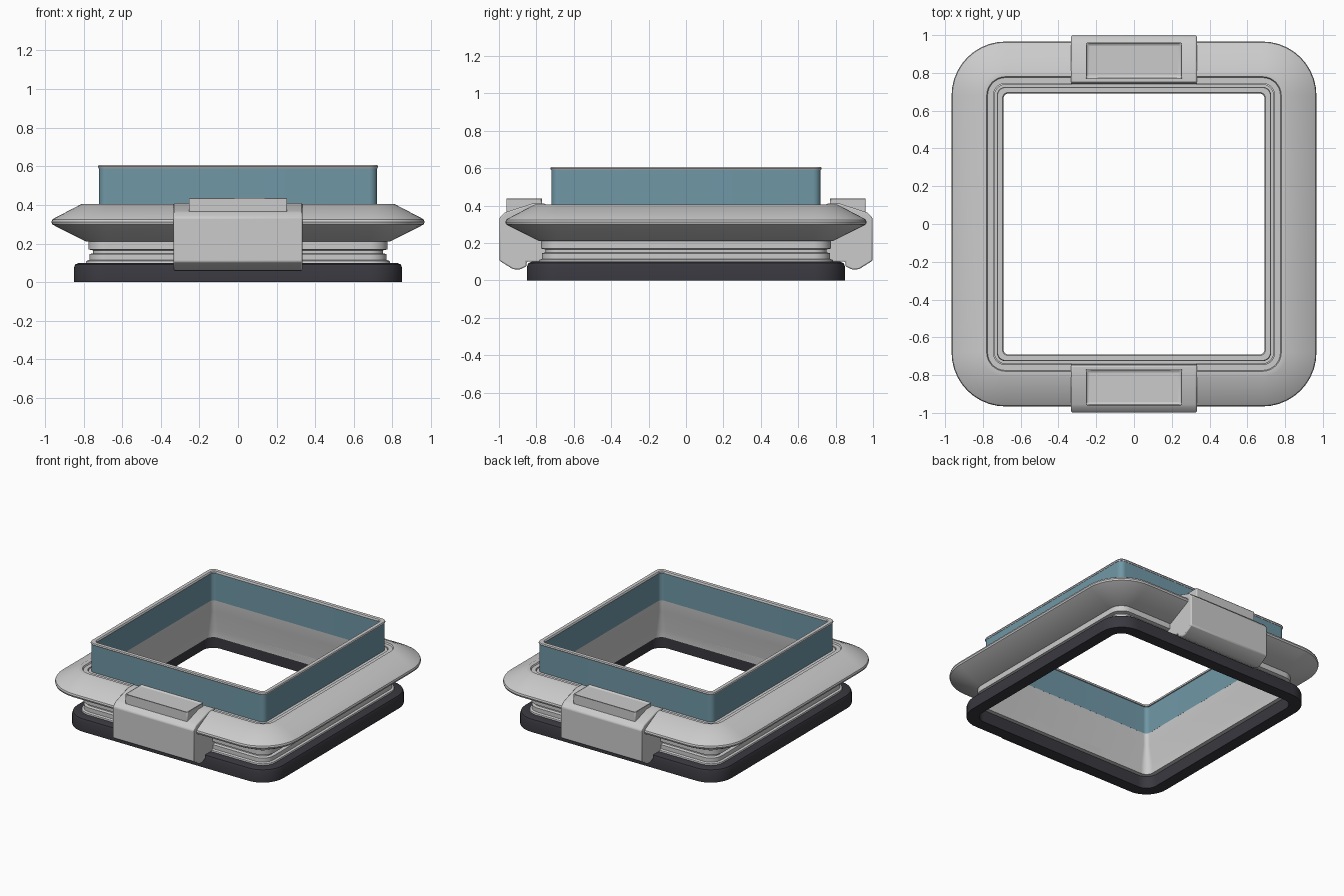
import bpy, bmesh, math

if "Cube" in bpy.data.objects:
    bpy.data.objects.remove(bpy.data.objects["Cube"])


def material(name, rgb):
    m = bpy.data.materials.new(name)
    m.diffuse_color = (*rgb, 1)
    m.use_nodes = True
    m.node_tree.nodes["Principled BSDF"].inputs["Base Color"].default_value = m.diffuse_color
    return m


def finish(name, bm, mat=None, bevel=0):
    bmesh.ops.recalc_face_normals(bm, faces=bm.faces)
    me = bpy.data.meshes.new(name)
    bm.to_mesh(me)
    bm.free()
    ob = bpy.data.objects.new(name, me)
    bpy.context.collection.objects.link(ob)
    if mat:
        me.materials.append(mat)
    if bevel:
        b = ob.modifiers.new("bevel", 'BEVEL')
        b.width, b.segments, b.limit_method = bevel, 2, 'ANGLE'
    bpy.ops.object.select_all(action='DESELECT')
    bpy.context.view_layer.objects.active = ob
    ob.select_set(True)
    bpy.ops.object.shade_smooth_by_angle(angle=math.radians(30))
    return ob


def rounded_square(half, z, n=10):
    r = max(0.03, half - 0.68)
    c = half - r
    pts = []
    for q in range(4):
        a0 = q * math.pi / 2
        sx, sy = ((1, 1), (-1, 1), (-1, -1), (1, -1))[q]
        for i in range(n + 1):
            a = a0 + i / n * math.pi / 2
            pts.append((sx * c + r * math.cos(a), sy * c + r * math.sin(a), z))
    return pts


def ring(name, profile, mat=None):
    """Sweep a closed (half width, z) profile around a rounded square."""
    bm = bmesh.new()
    loops = [[bm.verts.new(p) for p in rounded_square(h, z)] for h, z in profile]
    for k, a in enumerate(loops):
        b = loops[(k + 1) % len(loops)]
        for i in range(len(a)):
            j = (i + 1) % len(a)
            bm.faces.new((a[i], a[j], b[j], b[i]))
    return finish(name, bm, mat)


teal = material("teal", (0.16, 0.31, 0.38))
dark = material("dark", (0.04, 0.04, 0.05))

# Dark foot with softened edges
ring("base_gasket", [(0.765, 0), (0.85, 0), (0.85, 0.075), (0.843, 0.092),
                     (0.825, 0.1), (0.765, 0.1)], dark)

# Stepped neck under and inside the flange
ring("neck", [(0.735, 0.09), (0.79, 0.09), (0.785, 0.11), (0.77, 0.115), (0.77, 0.145),
              (0.75, 0.15), (0.75, 0.165), (0.775, 0.17), (0.775, 0.24), (0.74, 0.25),
              (0.74, 0.39), (0.70, 0.39), (0.705, 0.3), (0.735, 0.15)])

# Wide wedge-shaped flange
ring("flange", [(0.745, 0.21), (0.785, 0.21), (0.95, 0.293), (0.962, 0.3), (0.966, 0.312),
                (0.962, 0.324), (0.95, 0.332), (0.81, 0.405), (0.78, 0.405),
                (0.775, 0.395), (0.745, 0.395)])

# Thin coloured collar and its metal rim
ring("collar", [(0.70, 0.385), (0.72, 0.385), (0.72, 0.592), (0.70, 0.592)], teal)
ring("collar_rim", [(0.692, 0.59), (0.722, 0.59), (0.726, 0.598), (0.722, 0.606),
                    (0.696, 0.606), (0.692, 0.6)])

# Clips on the front and back, extruded from a side profile
clip_side = [(0.735, 0.1), (0.853, 0.1), (0.853, 0.075), (0.89, 0.058), (0.925, 0.06),
             (0.997, 0.105), (0.997, 0.335), (0.97, 0.362), (0.95, 0.415), (0.75, 0.415),
             (0.75, 0.36), (0.735, 0.36)]
for side, s in (("front", -1), ("back", 1)):
    bm = bmesh.new()
    # body stays below the flange top at the front edge
    body = clip_side[:8] + [(0.955, 0.368), (0.825, 0.41), (0.75, 0.41)] + clip_side[11:]
    f = bm.faces.new([bm.verts.new((-0.333, s * y, z)) for y, z in body])
    e = bmesh.ops.extrude_face_region(bm, geom=[f])
    moved = [v for v in e["geom"] if isinstance(v, bmesh.types.BMVert)]
    bmesh.ops.translate(bm, verts=moved, vec=(0.666, 0, 0))
    finish(side + "_clip", bm, bevel=0.007)

    # Raised button with a recessed panel
    bm = bmesh.new()
    bmesh.ops.create_cube(bm, size=1)
    for v in bm.verts:
        v.co = (v.co.x * 0.51, s * 0.865 + v.co.y * 0.19, 0.40 + v.co.z * 0.08)
    top = max(bm.faces, key=lambda g: g.calc_center_median().z)
    bmesh.ops.inset_region(bm, faces=[top], thickness=0.018)
    bmesh.ops.translate(bm, verts=top.verts[:], vec=(0, 0, -0.012))
    finish(side + "_clip_button", bm, bevel=0.006)
